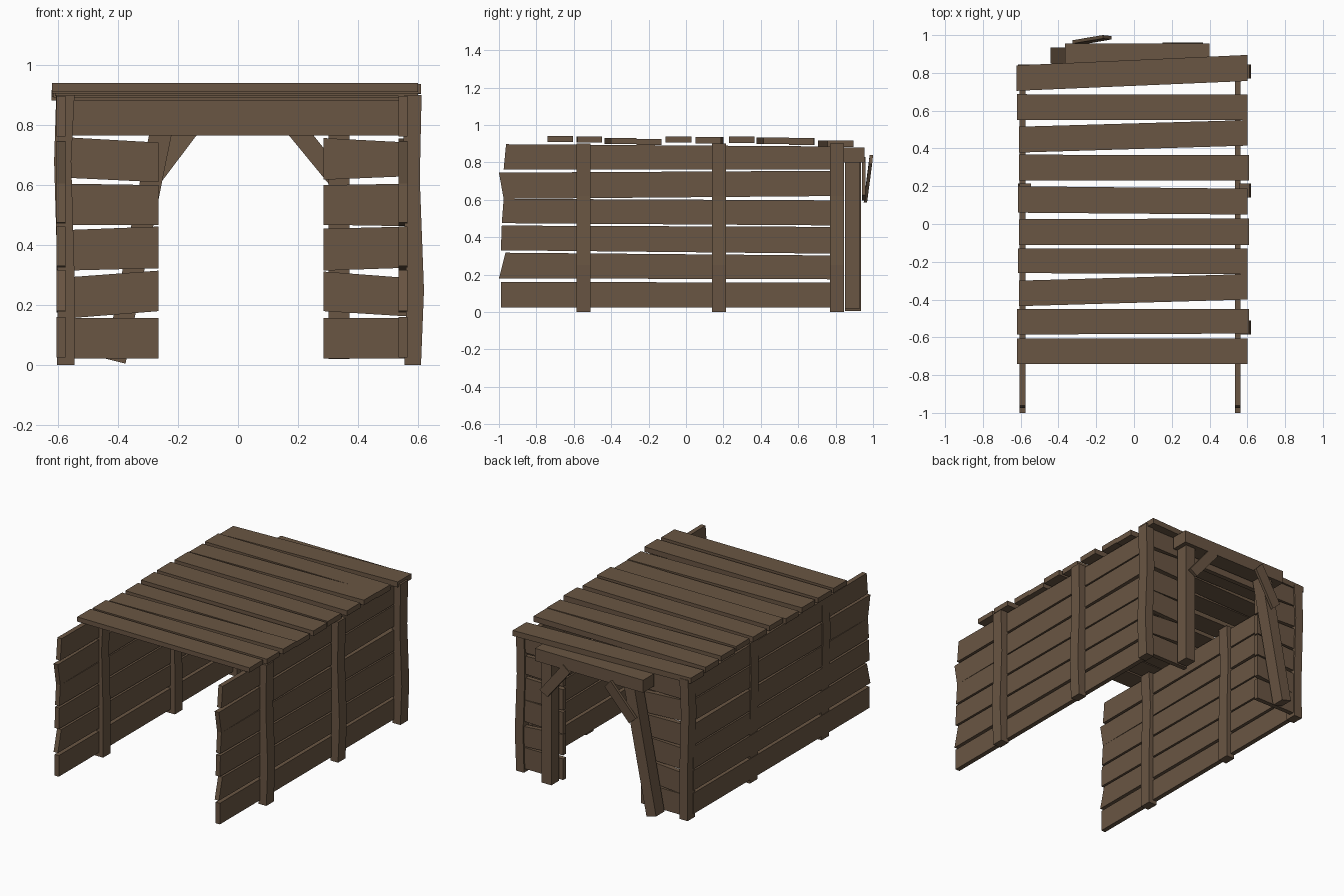
import bpy, bmesh
from mathutils import Vector

wood = bpy.data.materials.new("weathered brown wood")
wood.diffuse_color = (0.142, 0.092, 0.056, 1)


def loft(name, rings):
    """Closed solid through a stack of four-cornered rings."""
    bm = bmesh.new()
    rows = [[bm.verts.new(p) for p in ring] for ring in rings]
    for a, b in zip(rows, rows[1:]):
        for i in range(4):
            j = (i + 1) % 4
            bm.faces.new((a[i], a[j], b[j], b[i]))
    bm.faces.new(rows[0][::-1])
    bm.faces.new(rows[-1])
    bmesh.ops.recalc_face_normals(bm, faces=bm.faces)
    mesh = bpy.data.meshes.new(name)
    bm.to_mesh(mesh)
    bm.free()
    mesh.materials.append(wood)
    ob = bpy.data.objects.new(name, mesh)
    bpy.context.collection.objects.link(ob)
    return ob


def plank(name, axis, lo, hi, corners):
    """Board with a four-cornered outline, thick along the given axis."""
    def place(p, t):
        p = list(p)
        p.insert(axis, t)
        return p
    return loft(name, [[place(c, t) for c in corners] for t in (lo, hi)])


def board(name, axis, lo, hi, a, b, left, right):
    """Plank from a to b whose end edges span left and right."""
    return plank(name, axis, lo, hi,
                 [(a, left[0]), (b, right[0]), (b, right[1]), (a, left[1])])


def post(name, y0, y1, spans):
    """Upright, bent post; spans are (z, x0, x1)."""
    return loft(name, [[(x0, y0, z), (x1, y0, z), (x1, y1, z), (x0, y1, z)]
                       for z, x0, x1 in spans])


# Side walls: (bottom front y, top front y, front z span, back z span)
side_rows = [
    (-0.99, -0.99, (0.025, 0.16), (0.025, 0.158)),
    (-1.00, -0.965, (0.18, 0.317), (0.175, 0.302)),
    (-0.99, -0.985, (0.33, 0.462), (0.312, 0.455)),
    (-0.985, -0.975, (0.475, 0.605), (0.463, 0.597)),
    (-0.975, -1.00, (0.605, 0.745), (0.62, 0.755)),
    (-0.975, -0.962, (0.762, 0.897), (0.762, 0.885)),
]
for side, x in (("left", -0.605), ("right", 0.535)):
    for n, (y0, y1, f, b) in enumerate(side_rows):
        plank(f"{side}_wall_plank_{n + 1}", 0, x, x + 0.03,
              [(y0, f[0]), (0.79, b[0]), (0.79, b[1]), (y1, f[1])])

# Bent wall posts
for n, y in enumerate((-0.585, 0.14, 0.77)):
    post(f"right_post_{n + 1}", y, y + 0.075,
         [(0, 0.555, 0.61), (0.25, 0.562, 0.62),
          (0.62, 0.55, 0.606), (0.90, 0.555, 0.612)])
    post(f"left_post_{n + 1}", y, y + 0.075,
         [(0, -0.603, -0.545), (0.3, -0.602, -0.545),
          (0.68, -0.613, -0.556), (0.90, -0.606, -0.545)])

# Roof planks: x ends, left y span, right y span, z bottom and top
roof_rows = [
    (-0.62, 0.60, (-0.74, -0.605), (-0.74, -0.605), 0.910, 0.94),
    (-0.62, 0.61, (-0.585, -0.45), (-0.58, -0.45), 0.905, 0.937),
    (-0.61, 0.60, (-0.435, -0.30), (-0.40, -0.265), 0.897, 0.930),
    (-0.615, 0.60, (-0.26, -0.13), (-0.265, -0.13), 0.893, 0.926),
    (-0.61, 0.61, (-0.11, 0.025), (-0.11, 0.03), 0.905, 0.938),
    (-0.615, 0.60, (0.06, 0.20), (0.05, 0.187), 0.902, 0.935),
    (-0.61, 0.61, (0.23, 0.367), (0.23, 0.365), 0.904, 0.937),
    (-0.61, 0.60, (0.378, 0.515), (0.415, 0.55), 0.899, 0.932),
    (-0.62, 0.60, (0.55, 0.687), (0.55, 0.685), 0.894, 0.929),
    (-0.622, 0.60, (0.705, 0.84), (0.757, 0.895), 0.883, 0.918),
]
for n, (a, b, l, r, z0, z1) in enumerate(roof_rows):
    board(f"roof_plank_{n + 1}", 2, z0, z1, a, b, l, r)

# Back wall planks either side of the doorway
left_rows = [
    ((0.022, 0.157), (0.022, 0.157)), ((0.155, 0.292), (0.18, 0.315)),
    ((0.315, 0.45), (0.323, 0.462)), ((0.467, 0.605), (0.468, 0.60)),
    ((0.625, 0.76), (0.61, 0.742)),
]
right_rows = [
    ((0.022, 0.157), (0.022, 0.157)), ((0.18, 0.312), (0.162, 0.29)),
    ((0.315, 0.455), (0.325, 0.462)), ((0.468, 0.60), (0.463, 0.605)),
    ((0.618, 0.757), (0.63, 0.742)),
]
for n, (l, r) in enumerate(left_rows):
    board(f"back_left_plank_{n + 1}", 1, 0.805, 0.835, -0.58, -0.265, l, r)
for n, (l, r) in enumerate(right_rows):
    board(f"back_right_plank_{n + 1}", 1, 0.805, 0.835, 0.285, 0.575, l, r)
board("back_top_plank", 1, 0.805, 0.835, -0.575, 0.575,
      (0.765, 0.885), (0.765, 0.885))

# Doorway frame: leaning post, upright post and beam
plank("leaning_door_post", 1, 0.85, 0.935,
      [(-0.443, 0.022), (-0.375, 0.005), (-0.215, 0.80), (-0.29, 0.80)])
plank("upright_door_post", 1, 0.85, 0.93,
      [(0.302, 0.02), (0.372, 0.02), (0.372, 0.81), (0.302, 0.81)])
plank("door_beam", 1, 0.845, 0.955,
      [(-0.365, 0.80), (0.40, 0.80), (0.40, 0.88), (-0.365, 0.88)])

# Corner braces; the left one has come loose and tips outward
loft("left_brace", [
    [(x, y + d, z) for x, z, y in
     ((-0.275, 0.585, 0.95), (-0.12, 0.79, 0.977),
      (-0.165, 0.84, 0.982), (-0.325, 0.63, 0.955))]
    for d in (0, 0.018)])
plank("right_brace", 1, 0.94, 0.96,
      [(0.31, 0.595), (0.365, 0.625), (0.20, 0.83), (0.15, 0.79)])
